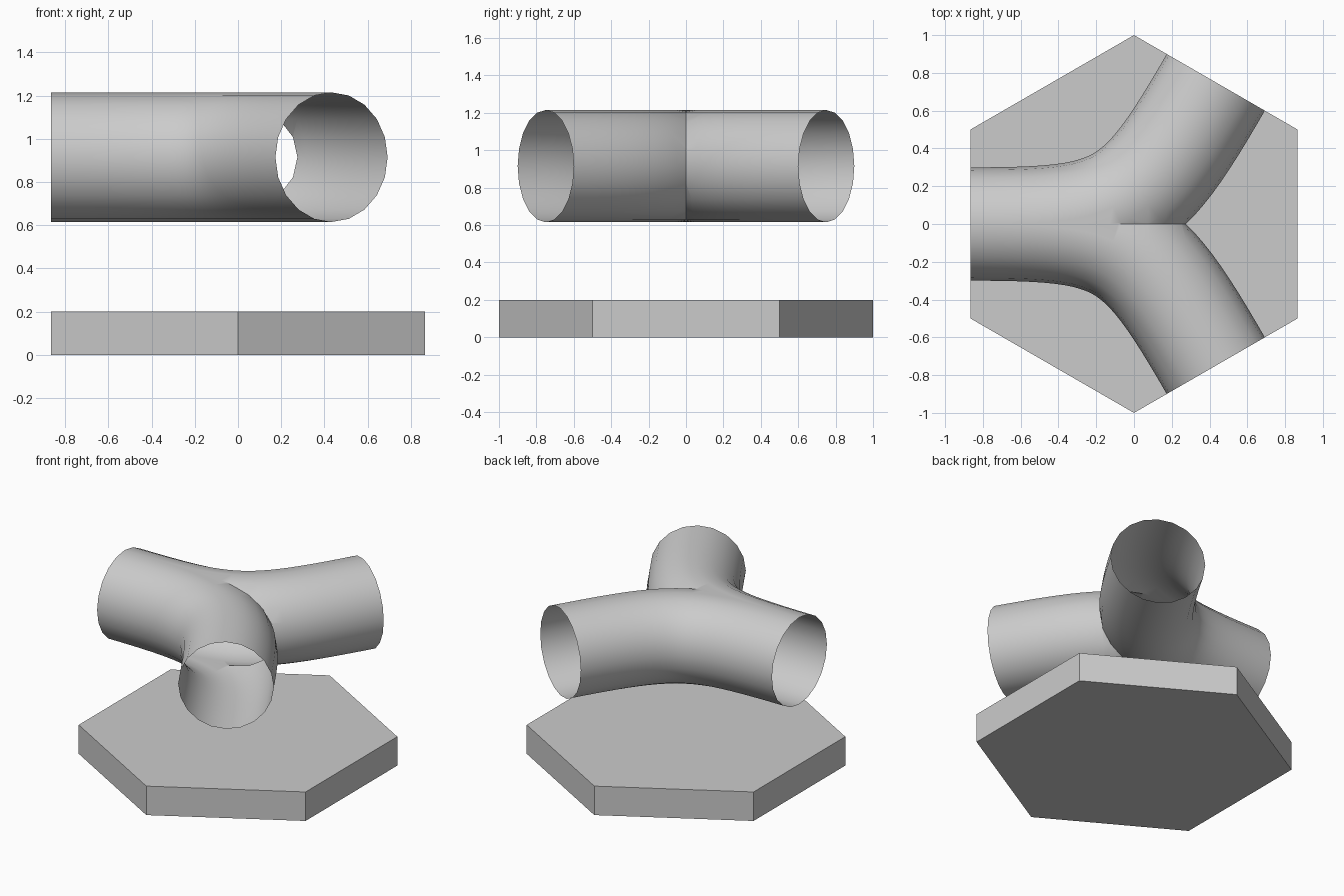
import bpy, bmesh, math
from mathutils import Vector

if "Cube" in bpy.data.objects:
    bpy.data.objects.remove(bpy.data.objects["Cube"])

SIDES, RINGS, R, Z = 20, 24, 0.3, 0.915
APO = math.cos(math.pi / 6)   # distance from centre to a hexagon side

# Hexagonal base tile
bpy.ops.mesh.primitive_cylinder_add(vertices=6, radius=1, depth=0.2, location=(0, 0, 0.1))
bpy.context.object.name = "hex_base"

# Centreline of one branch: left side of the hexagon to the back right side
p0 = Vector((-APO, 0, Z))
p3 = Vector((APO * 0.5, APO * APO, Z))
mid = Vector((0, 0, Z))
h1, h2 = p0.lerp(mid, 0.93), p3.lerp(mid, 0.93)


def path(t):
    s = 1 - t
    pos = s**3 * p0 + 3 * s * s * t * h1 + 3 * s * t * t * h2 + t**3 * p3
    tan = s * s * (h1 - p0) + 2 * s * t * (h2 - h1) + t * t * (p3 - h2)
    return pos, tan.normalized()


# Open-ended tube swept along the centreline
bm = bmesh.new()
rings = []
for i in range(RINGS + 1):
    pos, tan = path(i / RINGS)
    side = Vector((-tan.y, tan.x, 0))
    ring = []
    for k in range(SIDES):
        a = 2 * math.pi * k / SIDES
        ring.append(bm.verts.new(pos + R * (math.cos(a) * side + Vector((0, 0, math.sin(a))))))
    rings.append(ring)
for a, b in zip(rings, rings[1:]):
    for k in range(SIDES):
        n = (k + 1) % SIDES
        bm.faces.new((a[k], a[n], b[n], b[k]))

# Keep the back half, then mirror it into the forked pipe
bmesh.ops.bisect_plane(bm, geom=bm.verts[:] + bm.edges[:] + bm.faces[:], dist=1e-5,
                       plane_co=(0, 0, 0), plane_no=(0, 1, 0), clear_inner=True)
dup = bmesh.ops.duplicate(bm, geom=bm.verts[:] + bm.edges[:] + bm.faces[:])["geom"]
for v in [g for g in dup if isinstance(g, bmesh.types.BMVert)]:
    v.co.y = -v.co.y
bmesh.ops.reverse_faces(bm, faces=[g for g in dup if isinstance(g, bmesh.types.BMFace)])
bmesh.ops.remove_doubles(bm, verts=bm.verts[:], dist=1e-4)

# Normals outward: the highest face must look up
top = max(bm.faces, key=lambda f: f.calc_center_median().z)
top.normal_update()
if top.normal.z < 0:
    bmesh.ops.reverse_faces(bm, faces=bm.faces[:])

mesh = bpy.data.meshes.new("forked_pipe")
bm.to_mesh(mesh)
bm.free()
pipe = bpy.data.objects.new("forked_pipe", mesh)
bpy.context.collection.objects.link(pipe)
bpy.ops.object.select_all(action='DESELECT')
pipe.select_set(True)
bpy.context.view_layer.objects.active = pipe
bpy.ops.object.shade_smooth_by_angle(angle=math.radians(30))
